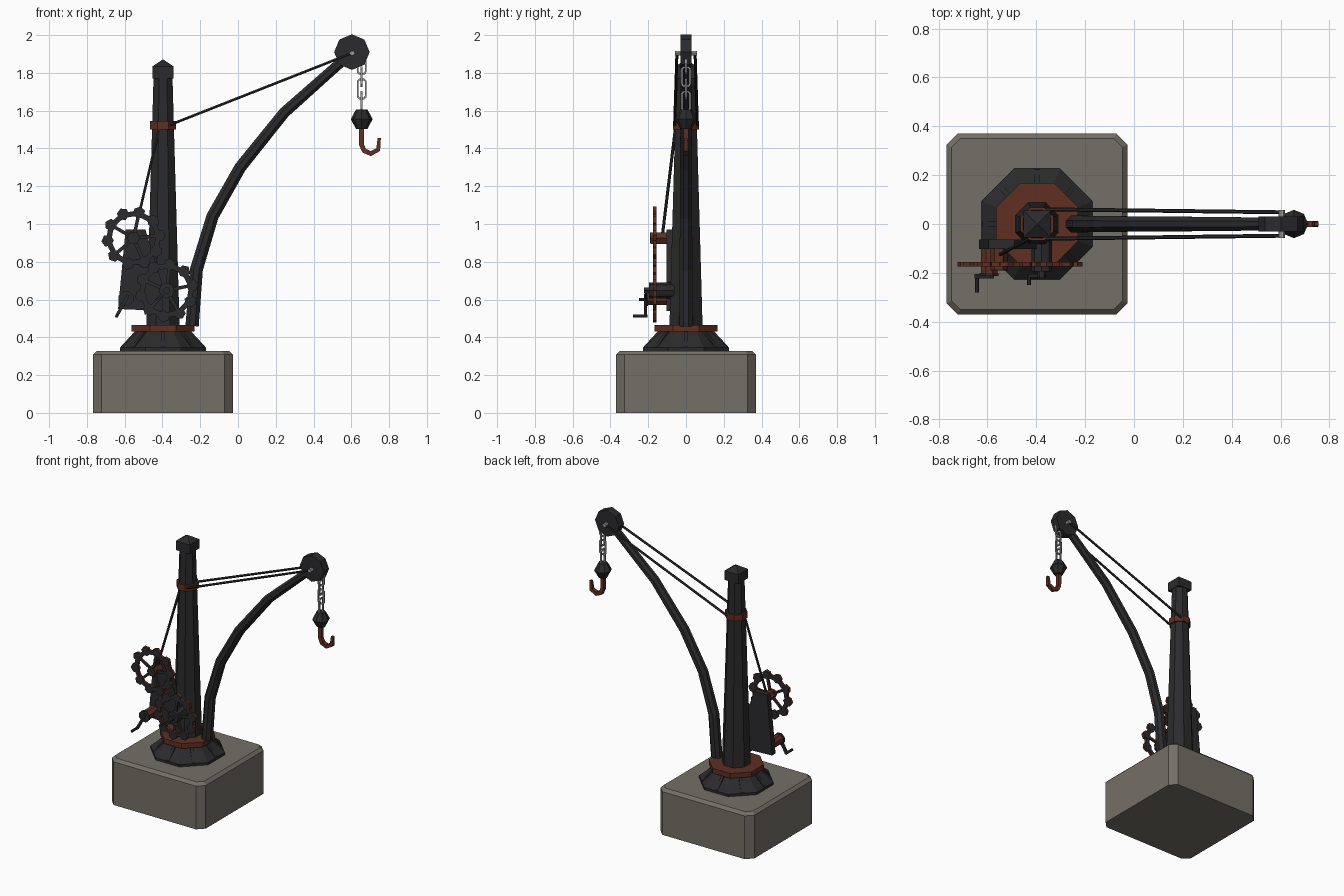
import bpy, bmesh, math
from mathutils import Vector

if "Cube" in bpy.data.objects:
    bpy.data.objects.remove(bpy.data.objects["Cube"])


def mat(name, r, g, b):
    m = bpy.data.materials.new(name)
    m.diffuse_color = (r, g, b, 1)
    m.use_nodes = True
    m.node_tree.nodes["Principled BSDF"].inputs["Base Color"].default_value = m.diffuse_color
    return m


IRON = mat("dark_iron", 0.024, 0.024, 0.026)
RED = mat("rust_red", 0.115, 0.028, 0.016)
STONE = mat("stone", 0.175, 0.16, 0.135)
STEEL = mat("pale_steel", 0.33, 0.33, 0.32)
MX = -0.397  # mast axis


def finish(bm, name, *mats):
    bmesh.ops.recalc_face_normals(bm, faces=bm.faces)
    me = bpy.data.meshes.new(name)
    bm.to_mesh(me)
    bm.free()
    for m in mats:
        me.materials.append(m)
    ob = bpy.data.objects.new(name, me)
    bpy.context.collection.objects.link(ob)
    return ob


def sweep(bm, path, radii, n, phase=0.0, closed=False):
    """Sweep an n-gon along a path, with one radius per point."""
    pts = [Vector(p) for p in path]
    k = len(pts)
    rings = []
    for i, p in enumerate(pts):
        a = pts[(i - 1) % k] if closed else pts[max(i - 1, 0)]
        b = pts[(i + 1) % k] if closed else pts[min(i + 1, k - 1)]
        if closed or 0 < i < k - 1:
            t = ((p - a).normalized() + (b - p).normalized()).normalized()
        else:
            t = (b - a).normalized()
        ref = Vector((1, 0, 0)) if abs(t.y) > 0.9 or (closed and abs(pts[0].y - pts[1].y) + abs(pts[1].y - pts[2].y) > 1e-6) else Vector((0, 1, 0))
        u = (ref - t * ref.dot(t)).normalized()
        v = t.cross(u)
        r = radii[i] if isinstance(radii, (list, tuple)) else radii
        rings.append([bm.verts.new(p + (u * math.cos(w) + v * math.sin(w)) * r)
                      for w in (phase + 2 * math.pi * j / n for j in range(n))])
    for i in range(k if closed else k - 1):
        A, B = rings[i], rings[(i + 1) % k]
        for j in range(n):
            bm.faces.new((A[j], A[(j + 1) % n], B[(j + 1) % n], B[j]))
    if not closed:
        bm.faces.new(rings[0])
        bm.faces.new(rings[-1])


def tube(name, path, radii, n, m, phase=0.0, closed=False):
    bm = bmesh.new()
    sweep(bm, path, radii, n, phase, closed)
    return finish(bm, name, m)


def prism(bm, outline, y0, y1):
    """Extrude an x-z outline between two y values."""
    a = [bm.verts.new((x, y0, z)) for x, z in outline]
    b = [bm.verts.new((x, y1, z)) for x, z in outline]
    bm.faces.new(a)
    bm.faces.new(b)
    for i in range(len(a)):
        j = (i + 1) % len(a)
        bm.faces.new((a[i], a[j], b[j], b[i]))


def lathe(name, profile, n, m, flat=True, x=MX):
    """Vertical stack of n-gons; with flat=True radii are measured to the flats."""
    s = 1 / math.cos(math.pi / n) if flat else 1
    return tube(name, [(x, 0, z) for r, z in profile], [r * s for r, z in profile],
                n, m, math.pi / n if flat else 0)


# Stone plinth: chamfered corners and a small top bevel
bm = bmesh.new()
rows = []
for inset, z in ((0, 0), (0, 0.308), (0.02, 0.328)):
    h, c = 0.37 - inset, 0.325 - inset * 0.5
    rows.append([bm.verts.new((MX + x, y, z)) for x, y in
                 ((h, -c), (h, c), (c, h), (-c, h), (-h, c), (-h, -c), (-c, -h), (c, -h))])
for A, B in zip(rows, rows[1:]):
    for j in range(8):
        bm.faces.new((A[j], A[(j + 1) % 8], B[(j + 1) % 8], B[j]))
bm.faces.new(rows[0])
bm.faces.new(rows[-1])
finish(bm, "plinth", STONE)

# Foot flange with ribs, red ring, tapered mast, cap and collar
lathe("foot_flange", [(0.227, 0.326), (0.227, 0.345), (0.13, 0.432)], 8, IRON)
bm = bmesh.new()
for i in range(8):
    start = len(bm.verts)
    prism(bm, [(0.08, 0.34), (0.224, 0.34), (0.222, 0.352), (0.145, 0.436), (0.08, 0.436)], -0.01, 0.01)
    bm.verts.ensure_lookup_table()
    a = i * math.pi / 4
    for v in bm.verts[start:]:
        x, y = v.co.x, v.co.y
        v.co.x = MX + x * math.cos(a) - y * math.sin(a)
        v.co.y = x * math.sin(a) + y * math.cos(a)
finish(bm, "flange_ribs", IRON)
lathe("foot_ring", [(0.168, 0.43), (0.168, 0.465)], 8, RED)
lathe("mast", [(0.088, 0.45), (0.05, 1.785)], 8, IRON)
lathe("mast_cap", [(0.055, 1.77), (0.055, 1.835), (0.002, 1.87)], 4, IRON)
lathe("mast_collar", [(0.068, 1.5), (0.068, 1.545)], 8, RED)

# Curved jib with head sheave and pin
tube("jib", [(-0.243, 0, 0.46), (-0.22, 0, 0.76), (-0.135, 0, 1.04), (0.012, 0, 1.30),
             (0.245, 0, 1.59), (0.6, 0, 1.905)],
     [0.038, 0.037, 0.035, 0.034, 0.032, 0.028], 8, IRON, math.pi / 8)
tube("head_sheave", [(0.603, -0.03, 1.91), (0.603, 0.03, 1.91)], 0.094, 8, IRON)
tube("sheave_pin", [(0.605, -0.058, 1.905), (0.605, 0.058, 1.905)], 0.014, 6, STEEL)

# Stay rods on both sides, and the brace to the winch
for side, y in (("front", -1), ("back", 1)):
    tube("stay_rod_" + side, [(-0.36, 0.06 * y, 1.525), (0.605, 0.048 * y, 1.905)], 0.008, 6, IRON)
tube("winch_brace", [(-0.55, -0.125, 0.94), (-0.415, -0.055, 1.515)], 0.008, 6, IRON)

# Chain of alternating links
for i in range(4):
    zc = 1.845 - 0.065 * i
    loop = [(0.021, 0.04), (0.012, 0.05), (-0.012, 0.05), (-0.021, 0.04),
            (-0.021, -0.04), (-0.012, -0.05), (0.012, -0.05), (0.021, -0.04)]
    pts = [(0.655 + (a if i % 2 == 0 else 0), a if i % 2 else 0, zc + b) for a, b in loop]
    tube("chain_link_%d" % (i + 1), pts, 0.0075, 4, STEEL, math.pi / 4, True)

# Weight and hook
lathe("hook_weight", [(0.03, 1.503), (0.058, 1.555), (0.03, 1.607)], 8, IRON, False, 0.655)
tube("hook", [(0.654, 0, 1.52), (0.654, 0, 1.42), (0.668, 0, 1.388), (0.703, 0, 1.373),
              (0.742, 0, 1.393), (0.748, 0, 1.455)],
     [0.018, 0.018, 0.019, 0.019, 0.017, 0.012], 4, RED, math.pi / 4)

# Winch side plate
bm = bmesh.new()
prism(bm, [(-0.635, 0.55), (-0.40, 0.54), (-0.40, 0.68), (-0.49, 0.97), (-0.595, 0.97)], -0.102, -0.063)
finish(bm, "winch_plate", IRON)


def gear(name, cx, cz, turn):
    """Thin rim with hexagonal teeth and spokes; the edges are red."""
    bm = bmesh.new()
    y0, y1 = -0.174, -0.156
    n = 20
    ring = [[bm.verts.new((cx + r * math.cos(2 * math.pi * i / n), y, cz + r * math.sin(2 * math.pi * i / n)))
             for i in range(n)] for r, y in ((0.143, y0), (0.143, y1), (0.115, y1), (0.115, y0))]
    for k in range(4):
        A, B = ring[k], ring[(k + 1) % 4]
        for i in range(n):
            bm.faces.new((A[i], A[(i + 1) % n], B[(i + 1) % n], B[i]))
    for i in range(10):
        a = turn + i * math.pi / 5
        tx, tz = cx + 0.138 * math.cos(a), cz + 0.138 * math.sin(a)
        prism(bm, [(tx + 0.033 * math.cos(a + j * math.pi / 3), tz + 0.033 * math.sin(a + j * math.pi / 3))
                   for j in range(6)], y0 - 0.001, y1 + 0.001)
    for i in range(5):
        a = turn + i * math.pi * 0.4
        d, s = Vector((math.cos(a), math.sin(a))), Vector((-math.sin(a), math.cos(a))) * 0.009
        c = Vector((cx, cz))
        prism(bm, [c + d * 0.02 + s, c + d * 0.12 + s, c + d * 0.12 - s, c + d * 0.02 - s],
              y0 + 0.003, y1 - 0.003)
    ob = finish(bm, name, IRON, RED)
    for p in ob.data.polygons:
        p.material_index = 0 if abs(p.normal.y) > 0.5 else 1


gear("upper_gear", -0.553, 0.925, 0.1)
gear("lower_gear", -0.378, 0.648, 0.2)

# Hubs, axles and drum
tube("upper_hub", [(-0.553, -0.184, 0.925), (-0.553, -0.09, 0.925)], 0.035, 6, RED)
tube("upper_hub_cap", [(-0.553, -0.19, 0.925), (-0.553, -0.183, 0.925)], 0.034, 6, IRON)
tube("lower_hub", [(-0.378, -0.195, 0.648), (-0.378, -0.06, 0.648)], 0.042, 8, IRON)
tube("lower_axle", [(-0.378, -0.222, 0.648), (-0.378, -0.19, 0.648)], 0.018, 6, IRON)
tube("winch_drum", [(-0.593, -0.205, 0.605), (-0.593, -0.09, 0.605)], 0.036, 8, RED, math.pi / 8)
tube("drum_collar", [(-0.593, -0.212, 0.605), (-0.593, -0.2, 0.605)], 0.042, 8, IRON, math.pi / 8)

# Cranks
tube("crank_arm", [(-0.58, -0.214, 0.625), (-0.645, -0.214, 0.508)], 0.012, 4, IRON, math.pi / 4)
tube("crank_handle", [(-0.643, -0.28, 0.512), (-0.643, -0.205, 0.512)], 0.009, 6, IRON)
tube("lock_lever", [(-0.37, -0.212, 0.65), (-0.43, -0.212, 0.60)], 0.009, 4, IRON, math.pi / 4)
tube("lock_lever_grip", [(-0.43, -0.25, 0.60), (-0.43, -0.205, 0.60)], 0.008, 6, IRON)
